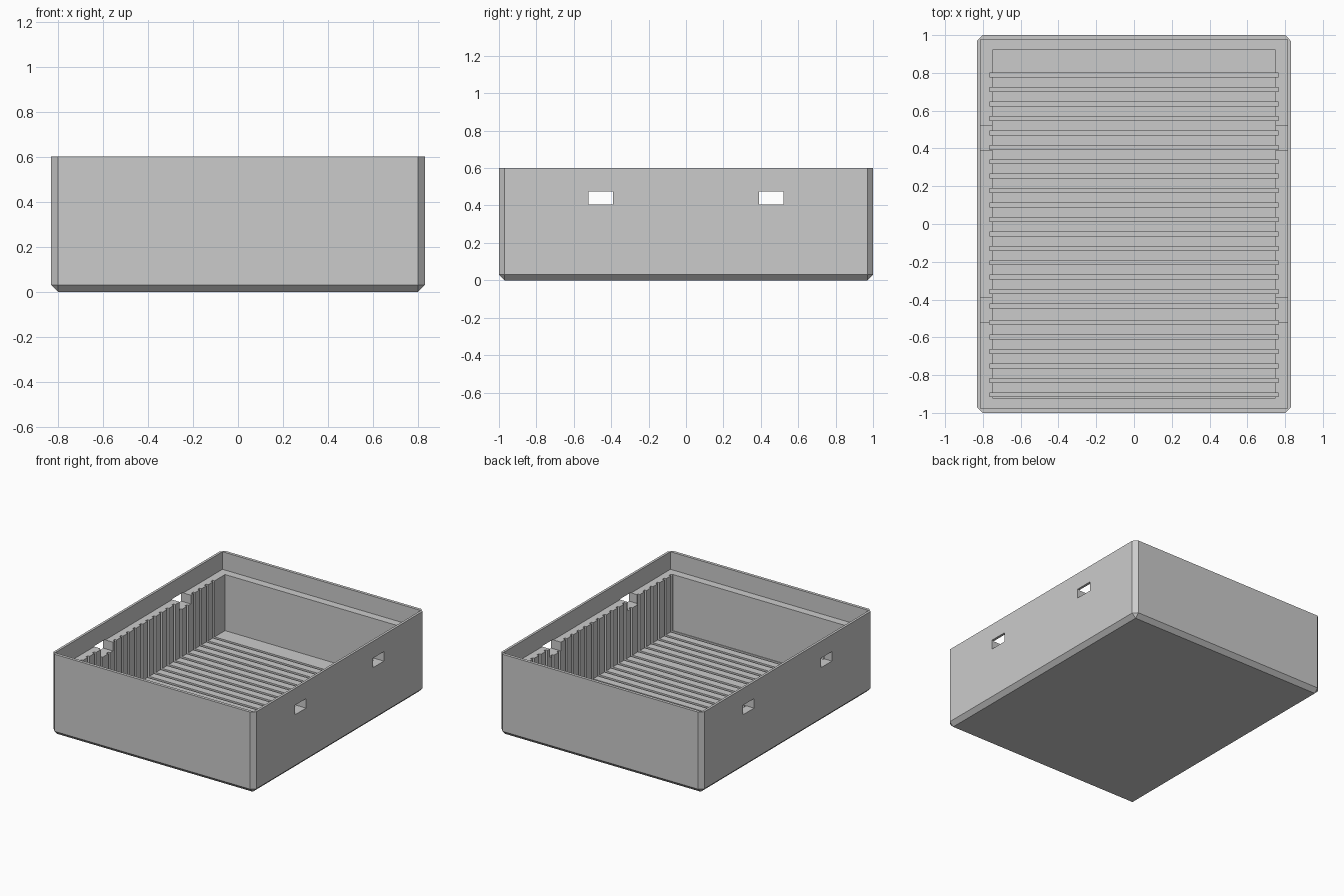
import bpy, bmesh
from mathutils import Matrix, Vector

cube = bpy.data.objects.get("Cube")
if cube:
    bpy.data.objects.remove(cube, do_unlink=True)

grey = bpy.data.materials.new("plain grey")
grey.use_nodes = True
colour = (0.6, 0.6, 0.6, 1)
grey.diffuse_color = colour
grey.node_tree.nodes["Principled BSDF"].inputs["Base Color"].default_value = colour


def add_box(bm, low, high):
    low, high = Vector(low), Vector(high)
    matrix = Matrix.Translation((low + high) / 2) @ Matrix.Diagonal((*(high - low), 1))
    return bmesh.ops.create_cube(bm, size=1, matrix=matrix)["verts"]


def make_object(name, bm):
    mesh = bpy.data.meshes.new(name)
    bm.to_mesh(mesh)
    bm.free()
    mesh.materials.append(grey)
    obj = bpy.data.objects.new(name, mesh)
    bpy.context.collection.objects.link(obj)
    return obj


def cut(target, name, boxes):
    bm = bmesh.new()
    for low, high in boxes:
        add_box(bm, low, high)
    cutter = make_object(name, bm)
    cutter.hide_render = True
    mod = target.modifiers.new(name, "BOOLEAN")
    mod.operation = "DIFFERENCE"
    mod.solver = "EXACT"
    mod.object = cutter
    bpy.context.view_layer.objects.active = target
    bpy.ops.object.modifier_apply(modifier=mod.name)
    bpy.data.objects.remove(cutter, do_unlink=True)


# Outer block with chamfered upright and bottom edges
W, D, H = 0.83, 1.0, 0.6
LEDGE, FLOOR = 0.47, 0.055
bm = bmesh.new()
add_box(bm, (-W, -D, 0), (W, D, H))
edges = [e for e in bm.edges if min(v.co.z for v in e.verts) < H / 2]
bmesh.ops.bevel(bm, geom=edges, offset=0.03, segments=1, affect="EDGES")
tray = make_object("slotted_tray", bm)

# Thin upper rim above the ledge, then the main cavity
cut(tray, "rim_recess", [((-0.812, -0.978, LEDGE), (0.812, 0.978, 0.7))])
cut(tray, "cavity", [((-0.75, -0.92, FLOOR), (0.75, 0.92, 0.55))])

# Card slots running down both side walls and across the floor
pitch, half = 0.0764, 0.0105
slots = [0.788 - i * pitch for i in range(17)] + [-0.522 - i * pitch for i in range(6)]
cut(tray, "slots", [((-0.766, y - half, FLOOR - 0.015), (0.766, y + half, 0.55)) for y in slots])

# Latch windows through the side walls, notching the ledge
windows = []
for side in (-1, 1):
    for y in (-0.455, 0.455):
        xs = sorted((side * 0.72, side * 0.9))
        windows.append(((xs[0], y - 0.065, 0.405), (xs[1], y + 0.065, 0.475)))
cut(tray, "latch_windows", windows)
